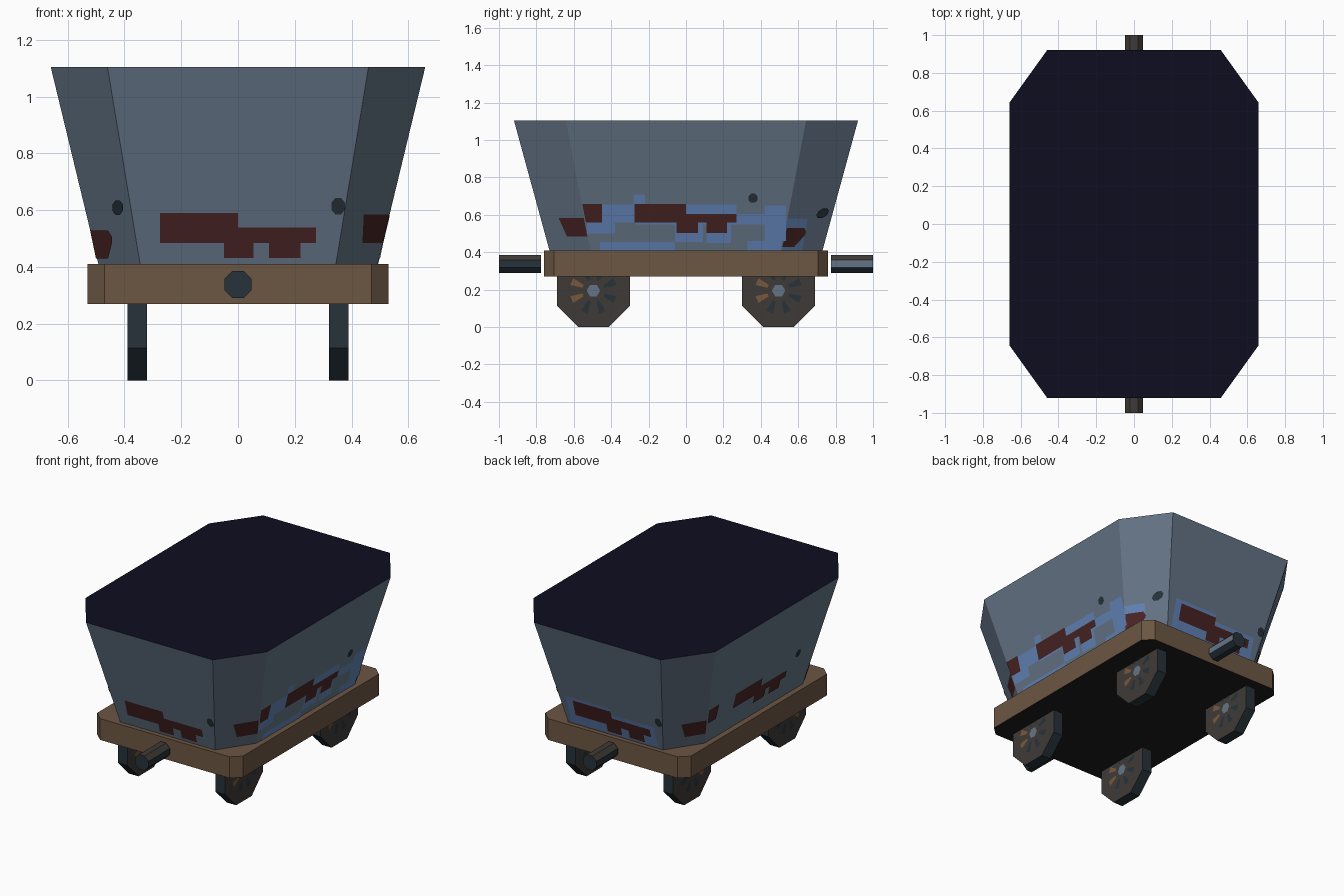
import bpy, bmesh, math
from mathutils import Vector

if "Cube" in bpy.data.objects:
    bpy.data.objects.remove(bpy.data.objects["Cube"])


def mat(name, r, g, b):
    lin = [((c / 255 + 0.055) / 1.055) ** 2.4 if c > 10 else c / 255 / 12.92 for c in (r, g, b)]
    m = bpy.data.materials.new(name)
    m.diffuse_color = (*lin, 1)
    m.use_nodes = True
    m.node_tree.nodes["Principled BSDF"].inputs["Base Color"].default_value = m.diffuse_color
    return m


GREY = mat("grey paint", 100, 116, 134)
BLUE = mat("worn blue paint", 98, 131, 182)
RUST = mat("rust", 72, 35, 35)
WOOD = mat("wood", 108, 86, 66)
UNDER = mat("dark underside", 30, 30, 30)
LOAD = mat("dark load", 13, 13, 32)
IRON = mat("dark iron", 38, 50, 58)
WHEEL = mat("wheel brown", 62, 58, 55)
TAN = mat("tan spoke", 120, 88, 58)


def make(name, verts, faces, mats, rule=None):
    me = bpy.data.meshes.new(name)
    me.from_pydata([tuple(v) for v in verts], [], faces)
    for m in mats:
        me.materials.append(m)
    bm = bmesh.new()
    bm.from_mesh(me)
    if rule:
        bmesh.ops.recalc_face_normals(bm, faces=bm.faces)
        bm.normal_update()
        for f in bm.faces:
            f.material_index = rule(f.normal)
    bm.to_mesh(me)
    bm.free()
    ob = bpy.data.objects.new(name, me)
    bpy.context.collection.objects.link(ob)
    return ob


def loft(name, lo, hi, mats, rule):
    """Closed solid between two matching loops."""
    n = len(lo)
    faces = [(i, (i + 1) % n, n + (i + 1) % n, n + i) for i in range(n)]
    faces += [tuple(reversed(range(n))), tuple(range(n, 2 * n))]
    return make(name, lo + hi, faces, mats, rule)


def corner_cut(x, y, cx, cy, z):
    return [Vector((a, b, z)) for a, b in
            ((cx, -y), (x, -cy), (x, cy), (cx, y), (-cx, y), (-x, cy), (-x, -cy), (-cx, -y))]


# Hopper with filled top
bot = corner_cut(0.492, 0.73, 0.345, 0.51, 0.41)
top = corner_cut(0.66, 0.92, 0.46, 0.642, 1.105)
loft("hopper", bot, top, [GREY, LOAD], lambda n: int(n.z > 0.9))

# Wooden base frame with dark underside
loft("base", corner_cut(0.53, 0.76, 0.47, 0.705, 0.27), corner_cut(0.53, 0.76, 0.47, 0.705, 0.41),
     [WOOD, UNDER], lambda n: int(n.z < -0.9))


# Paint patches laid on the hopper walls
def on_wall(face, axis, a, z, off):
    o, n = bot[face], (bot[(face + 1) % 8] - bot[face]).cross(top[face] - bot[face]).normalized()
    if axis == "x":
        p = Vector((a, o.y - (n.x * (a - o.x) + n.z * (z - o.z)) / n.y, z))
    else:
        p = Vector((o.x - (n.y * (a - o.y) + n.z * (z - o.z)) / n.x, a, z))
    return p + n * off


def patches(name, face, axis, polys, m, off):
    verts, faces = [], []
    for poly in polys:
        pts = [on_wall(face, axis, a, z, off) for a, z in poly]
        nrm = (pts[1] - pts[0]).cross(pts[2] - pts[1])
        if nrm.dot(pts[0] - Vector((0, 0, pts[0].z))) < 0:
            pts.reverse()
        faces.append(tuple(range(len(verts), len(verts) + len(pts))))
        verts += pts
    make(name, verts, faces, [m])


def rect(a0, a1, z0, z1):
    return [(a0, z0), (a1, z0), (a1, z1), (a0, z1)]


def dot(a, z, ra, rz):
    return [(a + ra * math.cos(k * math.pi / 4 + 0.39), z + rz * math.sin(k * math.pi / 4 + 0.39))
            for k in range(8)]


def both_ends(name, face, axis, polys, m, off):
    """Same patches on the wall and, turned half round, on the opposite wall."""
    patches(name, face, axis, polys, m, off)
    patches(name + "_opposite", (face + 4) % 8, axis, [[(-a, z) for a, z in p] for p in polys], m, off)


both_ends("end_rust", 7, "x", [rect(-0.275, 0, 0.485, 0.59), rect(0, 0.275, 0.485, 0.54),
                               rect(-0.05, 0.055, 0.432, 0.485), rect(0.11, 0.22, 0.432, 0.485)], RUST, 0.004)
both_ends("side_rust", 1, "y", [rect(-0.275, 0, 0.56, 0.66), rect(0, 0.27, 0.56, 0.605),
                                rect(-0.05, 0.065, 0.505, 0.56), rect(0.11, 0.22, 0.505, 0.56),
                                [(-0.535, 0.56), (-0.45, 0.56), (-0.45, 0.66), (-0.555, 0.66)]], RUST, 0.004)
both_ends("corner_rust", 0, "x", [[(0.435, 0.485), (0.508, 0.485), (0.53, 0.585), (0.44, 0.585)]], RUST, 0.004)
both_ends("corner_low_rust", 6, "x", [[(-0.497, 0.43), (-0.455, 0.43), (-0.44, 0.49), (-0.44, 0.505),
                                       (-0.455, 0.53), (-0.518, 0.53)]], RUST, 0.004)
both_ends("end_hole", 7, "x", [dot(0.353, 0.615, 0.026, 0.032)], IRON, 0.005)
both_ends("side_hole", 1, "y", [dot(0.358, 0.69, 0.026, 0.026)], IRON, 0.005)
both_ends("corner_hole", 6, "x", [dot(-0.42, 0.61, 0.02, 0.028)], IRON, 0.005)

# Exposed blue paint on the right and back walls
patches("side_blue", 1, "y", [
    rect(-0.45, -0.27, 0.56, 0.655), rect(-0.28, -0.22, 0.655, 0.71), rect(-0.53, -0.38, 0.5, 0.56),
    rect(-0.46, -0.06, 0.41, 0.455), rect(-0.27, 0.27, 0.55, 0.655), rect(-0.06, 0.09, 0.455, 0.55),
    rect(0.11, 0.24, 0.45, 0.55), rect(0.27, 0.42, 0.55, 0.605), rect(0.33, 0.51, 0.41, 0.46),
    rect(0.42, 0.535, 0.46, 0.65)], BLUE, 0.002)
patches("corner_blue", 2, "y", [[(0.51, 0.41), (0.62, 0.41), (0.65, 0.58), (0.542, 0.58)]], BLUE, 0.002)
patches("back_blue", 3, "x", [rect(0, 0.32, 0.42, 0.61), rect(-0.31, 0, 0.42, 0.565)], BLUE, 0.002)


# Wheels: eight-sided discs with slots and hub on both faces
def ring(x, y, z, r, n=8, turn=math.pi / 8):
    return [Vector((x, y + r * math.cos(k * 2 * math.pi / n + turn), z + r * math.sin(k * 2 * math.pi / n + turn)))
            for k in range(n)]


AP = 0.195
for sx, sname in ((-1, "left"), (1, "right")):
    for sy, ename in ((-1, "front"), (1, "back")):
        yc = 0.495 * sy
        xs = (0.32 * sx, 0.39 * sx)
        loft(f"{ename}_{sname}_wheel", ring(min(xs), yc, AP, AP / math.cos(math.pi / 8)),
             ring(max(xs), yc, AP, AP / math.cos(math.pi / 8)),
             [IRON, WHEEL], lambda n: int(abs(n.x) > 0.9))
        verts, faces, cols = [], [], []
        for x, d in ((min(xs) - 0.003, -1), (max(xs) + 0.003, 1)):
            for k in range(8):
                ang = (k + 0.5) * math.pi / 4
                u = Vector((0, math.cos(ang), math.sin(ang)))
                v = Vector((0, -u.z, u.y))
                c = Vector((x, yc, AP))
                quad = [c + u * 0.06 - v * 0.008, c + u * 0.125 - v * 0.02,
                        c + u * 0.125 + v * 0.02, c + u * 0.06 + v * 0.008]
                faces.append(tuple(range(len(verts), len(verts) + 4))[::d])
                cols.append(1 if k in (3, 4) else 0)
                verts += quad
            faces.append(tuple(range(len(verts), len(verts) + 6))[::d])
            cols.append(2)
            verts += ring(x, yc, AP, 0.036, 6, 0)
        ob = make(f"{ename}_{sname}_wheel_spokes", verts, faces, [IRON, TAN, GREY])
        for p, c in zip(ob.data.polygons, cols):
            p.material_index = c

# Eight-sided coupling bars at both ends
for s, name in ((-1, "front_coupler"), (1, "back_coupler")):
    def loop(y):
        return [Vector((p.y, y, p.z)) for p in ring(0, 0, 0.338, 0.052)]

    def colour(n, s=s):
        if abs(n.y) > 0.9:
            return 0
        if s > 0 and n.x > 0.9:
            return 2
        return 1 if n.z > 0.5 else 0
    loft(name, loop(0.775 * s), loop(1.0 * s), [IRON, WHEEL, GREY], colour)
